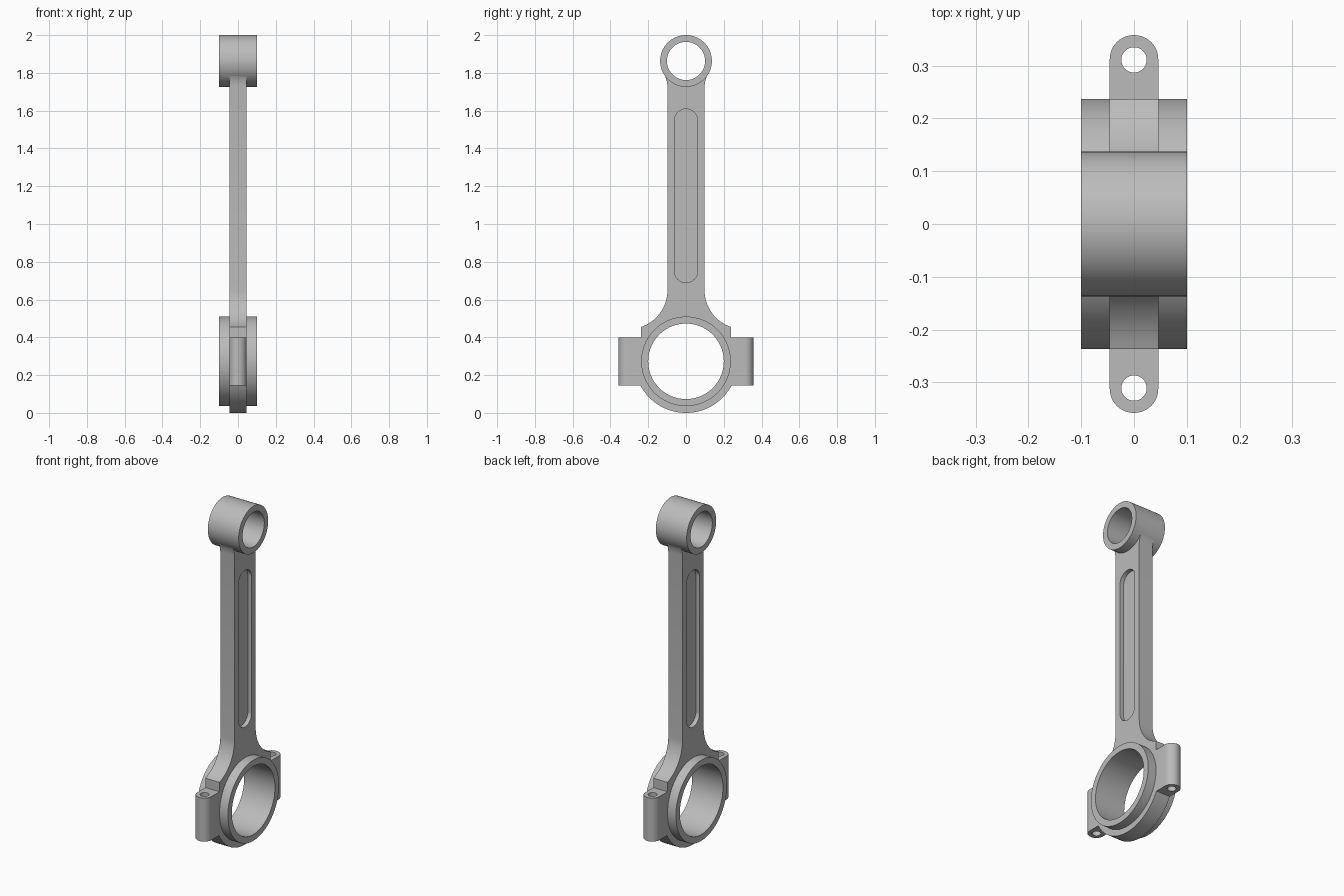
import bpy, bmesh
from math import sin, cos, pi, atan2

if "Cube" in bpy.data.objects:
    bpy.data.objects.remove(bpy.data.objects["Cube"], do_unlink=True)

steel = bpy.data.materials.new("steel_grey")
steel.use_nodes = True
steel.diffuse_color = (0.5, 0.5, 0.5, 1)
steel.node_tree.nodes["Principled BSDF"].inputs["Base Color"].default_value = (0.5, 0.5, 0.5, 1)

BIG_Z, SMALL_Z = 0.273, 1.863      # bore centres
HALF = 0.046                       # half thickness of the web and lugs
LUG_Y = 0.358


def arc(cy, cz, r, a0, a1, n):
    """Points of an arc in the side plane."""
    return [(cy + r * cos(a0 + (a1 - a0) * i / n), cz + r * sin(a0 + (a1 - a0) * i / n))
            for i in range(n + 1)]


def circle(z, r):
    return arc(0, z, r, 0, 2 * pi, 96)[:-1]


def prism(name, profile, x0, x1, round_y=None):
    """Extrude a side profile along x; optionally round the upright edges at |y| = round_y."""
    bm = bmesh.new()
    face = bm.faces.new([bm.verts.new((x0, y, z)) for y, z in profile])
    new = bmesh.ops.extrude_face_region(bm, geom=[face])["geom"]
    for v in new:
        if isinstance(v, bmesh.types.BMVert):
            v.co.x = x1
    bmesh.ops.recalc_face_normals(bm, faces=bm.faces)
    if round_y:
        ends = [e for e in bm.edges
                if all(abs(abs(v.co.y) - round_y) < 1e-4 for v in e.verts)
                and abs(e.verts[0].co.z - e.verts[1].co.z) > 0.1]
        bmesh.ops.bevel(bm, geom=ends, offset=HALF - 0.0005, segments=12,
                        profile=0.5, affect='EDGES')
    me = bpy.data.meshes.new(name)
    bm.to_mesh(me)
    bm.free()
    ob = bpy.data.objects.new(name, me)
    bpy.context.collection.objects.link(ob)
    me.materials.append(steel)
    return ob


def combine(target, tool, operation):
    """Apply a boolean and discard the tool."""
    mod = target.modifiers.new("join", 'BOOLEAN')
    mod.operation, mod.solver, mod.object = operation, 'EXACT', tool
    bpy.context.view_layer.objects.active = target
    bpy.ops.object.modifier_apply(modifier=mod.name)
    bpy.data.objects.remove(tool, do_unlink=True)


# Shank, shoulders, bolt lugs and cap as one side profile
fy, fz, fr = 0.098 + 0.206, 0.65, 0.206
shoulder = arc(fy, fz, fr, pi + atan2(fz - 0.455, fy - 0.237), pi, 16)
half = [(LUG_Y, 0.145), (LUG_Y, 0.40), (0.237, 0.40)] + shoulder
half += [(0.098, 1.73), (0.102, 1.758), (0.111, 1.785), (0.124, 1.81)]
a = 1.082
cap = arc(0, BIG_Z, 0.273, -pi / 2 - a, -pi / 2 + a, 48)
profile = cap + half + [(0, SMALL_Z)] + [(-y, z) for y, z in reversed(half)]
rod = prism("connecting_rod", profile, -HALF, HALF, LUG_Y)

# Bearing rings
combine(rod, prism("big_end_ring", circle(BIG_Z, 0.237), -0.1, 0.1), 'UNION')
combine(rod, prism("small_end_ring", circle(SMALL_Z, 0.137), -0.1, 0.1), 'UNION')

# Bores
combine(rod, prism("big_bore", circle(BIG_Z, 0.2), -0.2, 0.2), 'DIFFERENCE')
combine(rod, prism("small_bore", circle(SMALL_Z, 0.101), -0.2, 0.2), 'DIFFERENCE')

# Long recess on each face of the shank
slot = arc(0, 1.548, 0.061, 0, pi, 24) + arc(0, 0.75, 0.061, pi, 2 * pi, 24)
for side in (-1, 1):
    combine(rod, prism("recess", slot, side * 0.021, side * 0.1), 'DIFFERENCE')

# Bolt holes
for side in (-1, 1):
    bpy.ops.mesh.primitive_cylinder_add(vertices=48, radius=0.024, depth=0.6,
                                        location=(0, side * 0.311, BIG_Z))
    combine(rod, bpy.context.object, 'DIFFERENCE')

# Smooth curved faces, keep machined edges sharp
bpy.ops.object.select_all(action='DESELECT')
rod.select_set(True)
bpy.context.view_layer.objects.active = rod
bpy.ops.object.shade_smooth_by_angle(angle=0.5)
